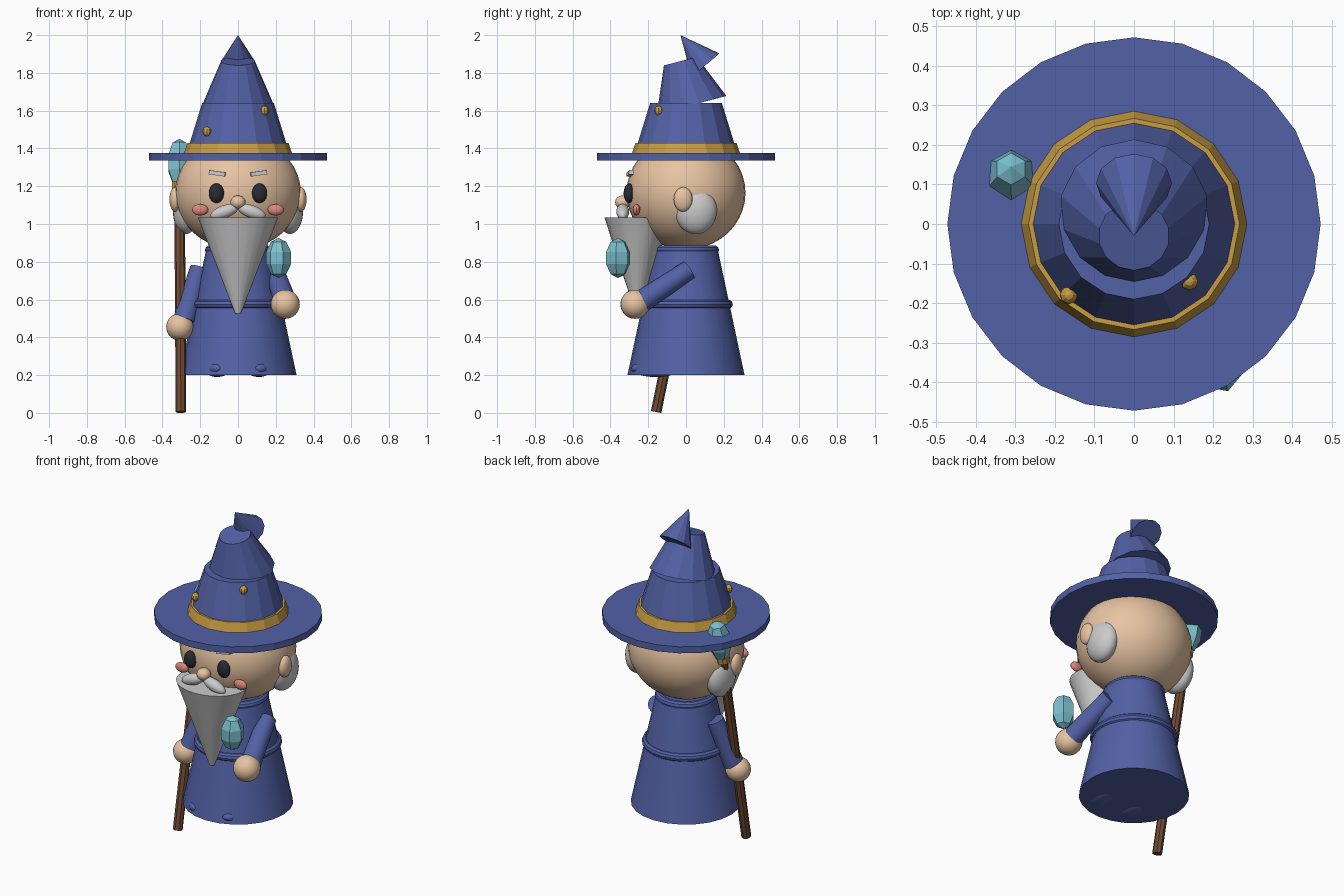
import bpy
from math import radians
from mathutils import Vector

if "Cube" in bpy.data.objects:
    bpy.data.objects.remove(bpy.data.objects["Cube"])


def mat(name, r, g, b):
    m = bpy.data.materials.new(name)
    m.diffuse_color = (r, g, b, 1)
    m.use_nodes = True
    m.node_tree.nodes["Principled BSDF"].inputs["Base Color"].default_value = m.diffuse_color
    return m


BLUE = mat("blue_cloth", .085, .12, .38)
GOLD = mat("gold", .58, .34, .06)
SKIN = mat("skin", .80, .55, .36)
WOOD = mat("wood", .16, .07, .035)
CYAN = mat("crystal", .20, .53, .63)
WHITE = mat("white_hair", .82, .82, .82)
DARK = mat("dark", .02, .025, .035)
PINK = mat("pink", .72, .24, .20)


def finish(name, m, smooth):
    o = bpy.context.object
    o.name = name
    o.data.materials.append(m)
    if smooth:
        bpy.ops.object.transform_apply(location=False, rotation=False, scale=True)
        bpy.ops.object.shade_smooth_by_angle(angle=radians(35))
    return o


def ball(name, m, loc, size, rot=(0, 0, 0), seg=24, rings=16, smooth=True):
    bpy.ops.mesh.primitive_uv_sphere_add(segments=seg, ring_count=rings, radius=1,
                                         location=loc, rotation=rot)
    bpy.context.object.scale = size
    return finish(name, m, smooth)


def cone(name, m, start, end, r1, r2, n=16, smooth=False, squash=1):
    a, b = Vector(start), Vector(end)
    d = b - a
    # vertical or leaning in the y-z plane keeps x as the local side axis
    bpy.ops.mesh.primitive_cone_add(vertices=n, radius1=r1, radius2=r2, depth=d.length,
                                    location=(a + b) / 2)
    o = bpy.context.object
    o.rotation_mode = 'QUATERNION'
    o.rotation_quaternion = Vector((0, 0, 1)).rotation_difference(d)
    o.scale = (1, squash, 1)
    return finish(name, m, smooth)


def ring(name, m, z, major, minor):
    bpy.ops.mesh.primitive_torus_add(location=(0, 0, z), major_radius=major, minor_radius=minor,
                                     major_segments=24, minor_segments=10)
    return finish(name, m, True)


# Robe with belt and collar
cone("robe", BLUE, (0, 0, .2), (0, 0, .88), .31, .165, 24, True)
ring("belt", BLUE, .575, .223, .025)
ring("collar", BLUE, .862, .15, .025)

# Head and hat
ball("head", SKIN, (0, 0, 1.165), (.333, .315, .30), seg=32, rings=20)
cone("hat_brim", BLUE, (0, 0, 1.335), (0, 0, 1.375), .472, .472, 24)
cone("hat_lower", BLUE, (0, 0, 1.375), (0, 0, 1.64), .272, .19, 16)
cone("hat_band", GOLD, (0, 0, 1.37), (0, 0, 1.43), .287, .267, 16)
cone("hat_middle", BLUE, (0, .03, 1.63), (0, -.03, 1.862), .19, .09, 14)
cone("hat_tip", BLUE, (0, .104, 1.841), (0, -.03, 2.0), .096, 0, 12)
for i, p in enumerate([(-.165, -.18, 1.49), (.14, -.145, 1.6)]):
    ball(f"hat_stud_{i}", GOLD, p, (.023, .023, .026), seg=8, rings=6, smooth=False)

# Mirrored face parts and shoes
for s, side in ((-1, "left"), (1, "right")):
    ball(f"eye_{side}", DARK, (s * .114, -.302, 1.163), (.04, .028, .052))
    ball(f"cheek_{side}", PINK, (s * .2, -.262, 1.075), (.043, .02, .03), seg=16, rings=10)
    ball(f"ear_{side}", SKIN, (s * .333, -.015, 1.13), (.03, .05, .065))
    ball(f"side_hair_{side}", WHITE, (s * .275, .052, 1.072), (.07, .112, .125))
    ball(f"moustache_{side}", WHITE, (s * .072, -.335, 1.065), (.078, .034, .034),
         (0, s * radians(20), 0))
    ball(f"shoe_{side}", BLUE, (s * .11, -.16, .235), (.07, .13, .045))
    bpy.ops.mesh.primitive_cube_add(size=1, location=(s * .11, -.296, 1.268),
                                    rotation=(0, -s * radians(8), s * radians(8)))
    bpy.context.object.scale = (.086, .025, .022)
    finish(f"eyebrow_{side}", WHITE, False)

ball("nose", SKIN, (0, -.335, 1.115), (.04, .04, .036))

# Beard: an upside-down blunt cone
bpy.ops.mesh.primitive_cone_add(vertices=24, radius1=.015, radius2=.213, depth=.51,
                                location=(0, -.255, .78))
bpy.context.object.scale = (1, .83, 1)
finish("beard", WHITE, True)

# Arms and hands
cone("arm_right", BLUE, (.19, .015, .757), (.25, -.235, .59), .052, .06, 16, True)
ball("hand_right", SKIN, (.25, -.27, .575), (.077, .077, .077))
cone("arm_left", BLUE, (-.205, .01, .765), (-.285, -.06, .49), .05, .06, 16, True)
ball("hand_left", SKIN, (-.308, -.07, .455), (.072, .072, .072))

# Staff leaning backwards, with a collar and crystal at its top
foot, top = Vector((-.302, -.158, .005)), Vector((-.31, .095, 1.25))
lean = (top - foot).normalized()
cone("staff", WOOD, foot, top, .028, .028, 8)
cone("staff_collar", GOLD, top - lean * .07, top - lean * .03, .042, .042, 10)
rot = Vector((0, 0, 1)).rotation_difference(lean).to_euler()
ball("staff_crystal", CYAN, (-.31, .118, 1.322), (.07, .07, .132), rot, 6, 5, False)

# Crystal floating above the open hand
ball("hand_crystal", CYAN, (.215, -.36, .82), (.07, .07, .106), (0, 0, radians(20)), 6, 5, False)
